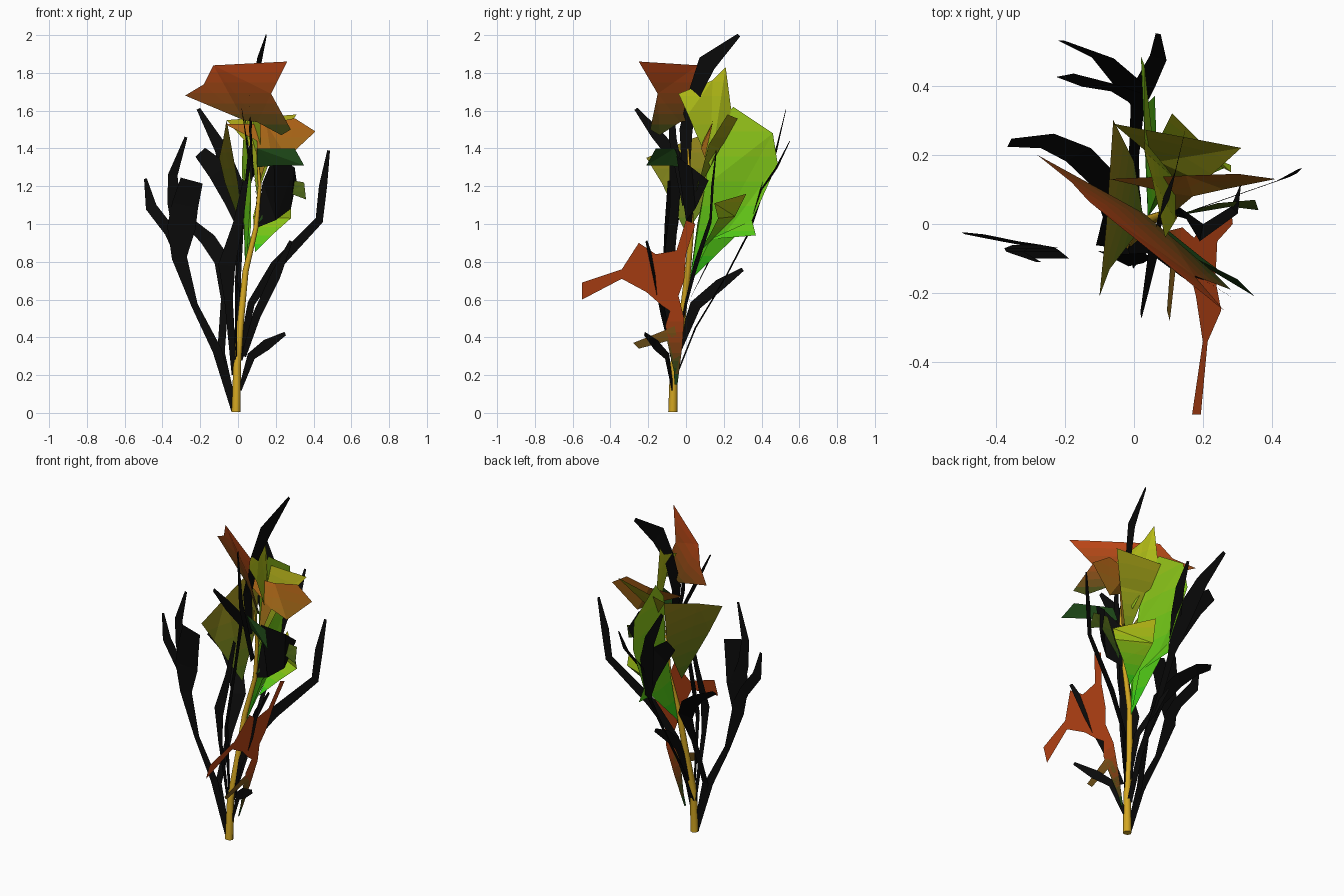
import bpy, bmesh
from mathutils import Vector

RUST, ORANGE, GREEN = (0.5, 0.06, 0.008), (0.42, 0.12, 0.008), (0.04, 0.6, 0.008)
DARK, OLIVE, YELLOW = (0.012, 0.06, 0.008), (0.15, 0.17, 0.006), (0.48, 0.5, 0.008)
BLACK, STEM = (0.003, 0.003, 0.003), (0.65, 0.38, 0.015)
mats = {}


def material(col):
    key = tuple(round(c, 4) for c in col)
    if key not in mats:
        m = bpy.data.materials.new("paint")
        m.diffuse_color = (*key, 1)
        mats[key] = m
    return mats[key]


def finish(bm, name):
    me = bpy.data.meshes.new(name)
    bm.to_mesh(me)
    bm.free()
    ob = bpy.data.objects.new(name, me)
    bpy.context.collection.objects.link(ob)
    return ob


def leaf(name, pts, low, high=None, bands=7):
    """Flat leaf from its outline, tinted from low to high in bands."""
    bm = bmesh.new()
    bm.faces.new([bm.verts.new(p) for p in pts])
    bmesh.ops.triangulate(bm, faces=bm.faces[:])
    z0, z1 = min(p[2] for p in pts), max(p[2] for p in pts)
    high = high or low
    bands = 1 if high == low else bands
    for k in range(1, bands):
        z = z0 + (z1 - z0) * k / bands
        bmesh.ops.bisect_plane(bm, geom=bm.verts[:] + bm.edges[:] + bm.faces[:],
                               plane_co=(0, 0, z), plane_no=(0, 0, 1))
    for f in bm.faces:
        t = (f.calc_center_median().z - z0) / (z1 - z0)
        f.material_index = min(bands - 1, int(t * bands))
    ob = finish(bm, name)
    for k in range(bands):
        t = k / max(1, bands - 1)
        ob.data.materials.append(material([a + (b - a) * t for a, b in zip(low, high)]))


def blade(name, path, normal):
    """Flat ribbon along path points (x, y, z, width)."""
    P = [Vector(p[:3]) for p in path]
    n = Vector(normal)
    bm = bmesh.new()
    prev = None
    for i, p in enumerate(path):
        t = P[min(i + 1, len(P) - 1)] - P[max(i - 1, 0)]
        s = n.cross(t).normalized() * p[3] / 2
        row = [bm.verts.new(P[i] - s), bm.verts.new(P[i] + s)]
        if prev:
            bm.faces.new((prev[0], prev[1], row[1], row[0]))
        prev = row
    finish(bm, name).data.materials.append(material(BLACK))


# Stem: tapering round stalk
cu = bpy.data.curves.new("stem", "CURVE")
cu.dimensions, cu.bevel_depth, cu.bevel_resolution, cu.use_fill_caps = "3D", 1, 2, True
sp = cu.splines.new("POLY")
stem = [(-.01, -.07, .005, .024), (-.005, -.065, .25, .02), (.015, -.02, .5, .018),
        (.04, .01, .75, .016), (.095, .03, .98, .013), (.115, .02, 1.2, .01), (.1, .01, 1.4, .005)]
sp.points.add(len(stem) - 1)
for q, p in zip(sp.points, stem):
    q.co, q.radius = (*p[:3], 1), p[3]
ob = bpy.data.objects.new("stem", cu)
bpy.context.collection.objects.link(ob)
cu.materials.append(material(STEM))

# Coloured leaves
leaf("top_rust_leaf", [(-.28, .2, 1.68), (-.18, .12, 1.74), (-.13, .065, 1.84), (.26, -.25, 1.86),
                       (.175, -.15, 1.69), (.28, -.19, 1.5), (.23, -.14, 1.47), (.1, -.03, 1.54),
                       (.03, .03, 1.55)], (.06, .07, .008), RUST)
leaf("orange_leaf", [(-.07, .13, 1.53), (.15, .14, 1.53), (.3, .145, 1.56), (.41, .13, 1.49), (.26, .1, 1.35),
                     (.17, .08, 1.4), (.11, .03, 1.2), (.1, .09, 1.44)], (.25, .17, .01), ORANGE)
leaf("left_olive_leaf", [(-.06, .3, 1.55), (-.08, 0, 1.44), (-.1, -.21, 1.35), (-.07, -.13, 1.22),
                         (.03, 0, .95), (0, .18, 1.22)], (.1, .2, .01), (.3, .22, .01))
leaf("big_green_leaf", [(.03, .25, 1.62), (.03, .46, 1.48), (.02, .485, 1.32), (.04, .35, 1.02),
                        (.06, .37, .94), (.07, .13, .92), (.04, .02, .7), (.07, .06, 1.0),
                        (.07, .1, 1.2), (.05, .14, 1.5)], GREEN, (.3, .55, .01))
leaf("tall_yellow_leaf", [(.03, .21, 1.83), (.05, .14, 1.76), (.09, -.04, 1.69), (.12, .01, 1.58),
                          (.12, .13, 1.3), (.03, .24, 1.6)], (.25, .45, .01), YELLOW)
leaf("back_olive_leaf", [(-.06, .29, 1.55), (.31, .22, 1.58), (.2, .12, 1.42), (.1, .05, 1.15),
                         (.07, .18, 1.4)], (.15, .25, .008), (.36, .34, .008))
leaf("front_dark_leaf", [(.1, -.02, 1.3), (.1, -.06, 1.4), (.3, -.16, 1.4), (.35, -.21, 1.31),
                         (.2, -.1, 1.31)], DARK)
leaf("right_dark_leaf", [(.1, .02, 1.0), (.24, .06, 1.24), (.35, .07, 1.22), (.36, .04, 1.13),
                         (.28, .05, 1.16)], DARK, (.08, .13, .008))
leaf("low_yellow_leaf", [(.11, .32, 1.16), (.28, .15, 1.11), (.28, .17, 1.03), (.19, .13, .95), (.09, .07, .85),
                         (.08, .26, 1.04)], GREEN, YELLOW)

# Low rust leaf, its stalk and its shoot share one leaning plane
lean = {"low_rust_leaf": ([(-.55, .69), (-.55, .6), (-.34, .71), (-.21, .64), (-.13, .57), (-.085, .54), (-.01, .5),
                           (-.04, .62), (-.01, .7), (.0, .84), (.05, 1.0), (0, 1.02), (-.05, .86), (-.16, .84),
                           (-.25, .9), (-.34, .76)], RUST, RUST),
        "rust_leaf_stalk": ([(-.085, .54), (-.11, .46), (-.07, .3), (-.06, .15), (-.045, .15), (-.02, .35),
                             (-.01, .5)], DARK, RUST),
        "low_brown_shoot": ([(-.28, .37), (-.25, .34), (-.1, .38), (-.06, .2), (-.03, .3), (-.06, .46),
                             (-.13, .43)], DARK, (.25, .1, .01))}
for name, (outline, a, b) in lean.items():
    leaf(name, [(.28 * z, y, z) for y, z in outline], a, b)

# Black dead blades: left fan
N = (0, 1, 0)
blade("left_blade", [(-.02, -.07, .01, .03), (-.11, -.07, .33, .05), (-.23, -.07, .57, .035),
                     (-.31, -.06, .82, .08), (-.3, -.07, .98, .15), (-.28, -.08, 1.1, .14),
                     (-.245, -.1, 1.23, .12)], N)
blade("left_outer_tip", [(-.3, -.06, .84, .07), (-.36, -.05, .96, .06), (-.46, -.03, 1.09, .06),
                         (-.49, -.025, 1.24, .015)], N)
blade("left_upper_tip", [(-.3, -.07, .98, .1), (-.34, -.07, 1.12, .07), (-.345, -.08, 1.26, .05),
                         (-.275, -.11, 1.46, .015)], N)
# Back blades
blade("back_left_blade", [(-.02, -.07, .05, .02), (-.09, -.06, .32, .04), (-.07, .02, .6, .04), (-.08, .12, .8, .09),
                          (-.16, .2, .92, .09), (-.25, .24, 1.0, .07), (-.36, .235, 1.06, .035)], (0, .7, -.7))
M = (.25, .9, -.45)
blade("back_blade", [(-.01, -.05, .2, .03), (0, .05, .45, .035), (0, .2, .7, .03), (.01, .34, .97, .04),
                     (-.01, .4, 1.17, .11), (-.09, .48, 1.4, .07), (-.21, .53, 1.61, .02)], M)
blade("back_side_tip", [(.02, .34, .97, .04), (-.02, .38, 1.12, .1), (-.1, .4, 1.28, .12), (-.2, .43, 1.38, .07)], M)
blade("back_right_tip", [(.01, .33, .95, .03), (.03, .4, 1.18, .06), (.07, .48, 1.3, .05), (.07, .55, 1.44, .015)], M)
S = (1, 0, 0)
blade("back_low_blade", [(0, -.04, .33, .03), (.02, .05, .57, .06), (0, .18, .68, .06), (0, .3, .76, .02)], S)
# Right blades
blade("right_blade", [(.01, -.06, .28, .03), (.07, 0, .58, .04), (.2, .05, .78, .06), (.43, .13, 1.02, .045),
                      (.45, .14, 1.2, .045), (.48, .16, 1.39, .015)], (-.3, 1, 0))
blade("front_right_blade", [(.03, -.07, .3, .03), (.1, -.12, .52, .05), (.2, -.16, .73, .06),
                            (.28, -.21, .91, .02)], (.6, 1, 0))
blade("small_right_blade", [(.01, -.07, .12, .02), (.07, -.1, .3, .05), (.15, -.16, .36, .06),
                            (.25, -.22, .42, .02)], (.6, 1, 0))
# Upright central blades
blade("crown_blade", [(.08, 0, 1.25, .04), (.065, .0, 1.5, .07), (.08, .05, 1.7, .07),
                      (.11, .11, 1.85, .1), (.15, .28, 2.0, .02)], (1, -.2, 0))
blade("needle_blade", [(.1, 0, 1.1, .04), (.07, -.07, 1.45, .04), (.055, -.082, 1.78, .012)], S)
blade("front_tip_blade", [(-.01, -.07, .3, .03), (-.01, -.1, .7, .06), (.03, -.06, 1.1, .05),
                          (.06, -.05, 1.35, .08), (.04, -.16, 1.48, .06), (.02, -.265, 1.61, .02)], (1, .25, 0))
blade("front_blade", [(-.02, -.06, .2, .03), (-.05, -.1, .6, .05), (-.06, -.1, .78, .1), (0, -.1, 1.0, .06),
                      (.04, -.09, 1.23, .03)], (.5, 1, 0))
leaf("broad_black_leaf", [(.1, .03, .98), (.13, .05, 1.22), (.19, -.05, 1.36), (.3, .03, 1.3), (.31, .12, 1.23),
                          (.28, .05, 1.08), (.2, 0, 1.02)], BLACK)
